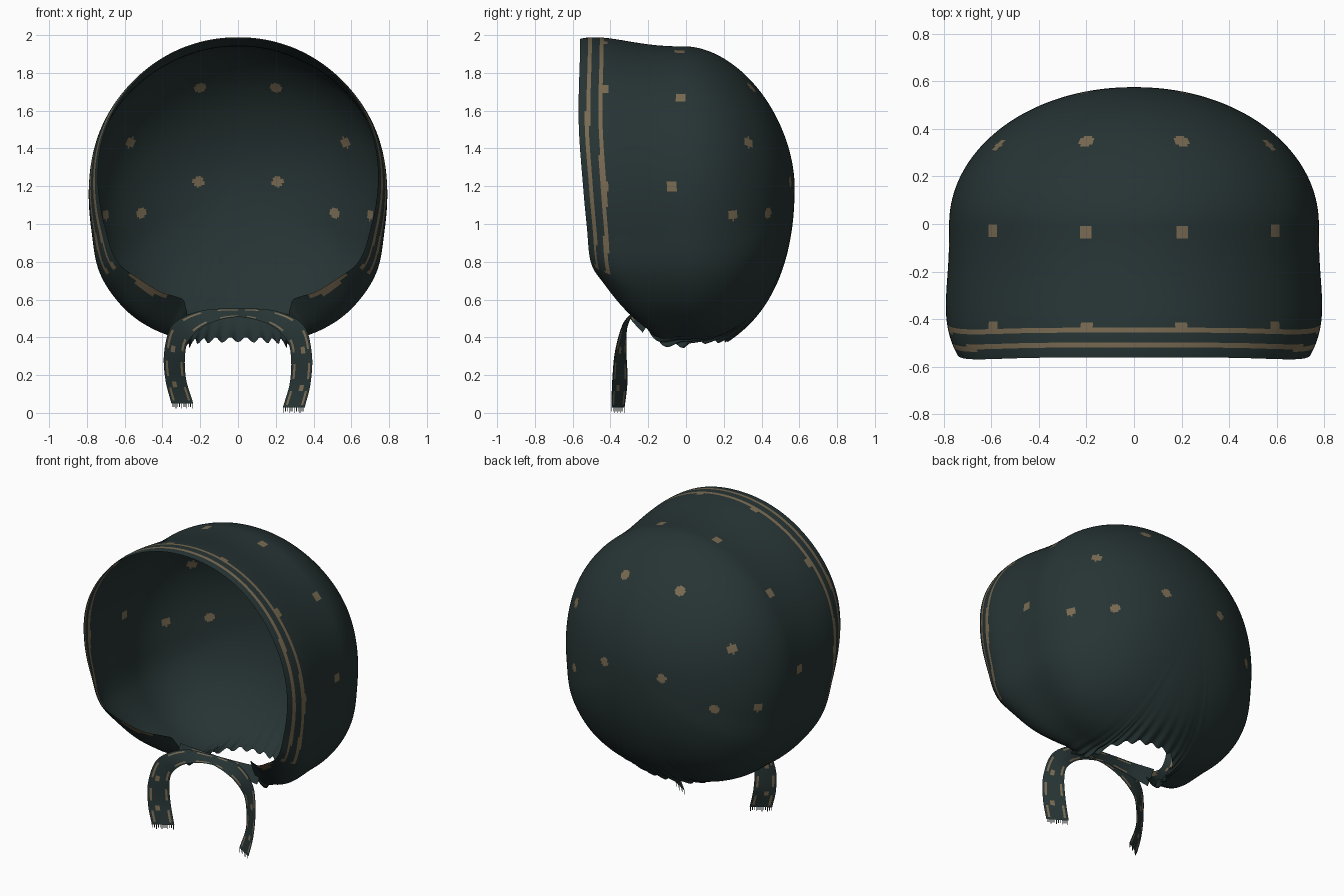
import bpy, bmesh, math
from mathutils import Vector

if "Cube" in bpy.data.objects:
    bpy.data.objects.remove(bpy.data.objects["Cube"])


def material(name, rgb):
    m = bpy.data.materials.new(name)
    m.diffuse_color = (*rgb, 1)
    m.use_nodes = True
    m.node_tree.nodes["Principled BSDF"].inputs["Base Color"].default_value = m.diffuse_color
    return m


CLOTH = material("dark teal cloth", (0.020, 0.034, 0.034))
GOLD = material("dull gold trim", (0.19, 0.145, 0.085))


def finish(bm, name):
    me = bpy.data.meshes.new(name)
    bm.to_mesh(me)
    bm.free()
    me.materials.append(CLOTH)
    me.materials.append(GOLD)
    for p in me.polygons:
        p.use_smooth = True
    ob = bpy.data.objects.new(name, me)
    bpy.context.collection.objects.link(ob)
    return ob


def smooth(a, b, x):
    t = max(0, min(1, (x - a) / (b - a)))
    return t * t * (3 - 2 * t)


def spline(rows, t):
    """Cubic interpolation of rows (key, values...) at key t."""
    n = len(rows)
    k = max(i for i in range(n - 1) if rows[i][0] <= t or i == 0)

    def slope(i, c):
        a, b = rows[max(i - 1, 0)], rows[min(i + 1, n - 1)]
        return (b[c] - a[c]) / (b[0] - a[0])
    h = rows[k + 1][0] - rows[k][0]
    u = (t - rows[k][0]) / h
    out = []
    for c in range(1, len(rows[0])):
        out.append((2*u**3 - 3*u*u + 1) * rows[k][c] + (u**3 - 2*u*u + u) * h * slope(k, c)
                   + (3*u*u - 2*u**3) * rows[k + 1][c] + (u**3 - u*u) * h * slope(k + 1, c))
    return out


# ---- Bonnet shell: meridians run from the back centre to the open edge ----
# position, angle from top, body radius, edge y, edge radius factor
EDGE = [
    (0.00, 0, .740, -.560, 1.055), (0.13, 30, .745, -.562, 1.05),
    (0.27, 64, .765, -.568, 1.00), (0.38, 90, .775, -.545, .955),
    (0.46, 107, .80, -.525, .92), (0.54, 122, .855, -.505, .88),
    (0.60, 133, .875, -.455, .82), (0.66, 143, .88, -.39, .79),
    (0.73, 155, .868, -.275, .775), (0.78, 160, .86, -.20, .92),
    (0.82, 162, .86, -.12, 1.0), (0.88, 165, .855, .08, 1.0),
    (0.94, 171, .86, .19, 1.0), (1.00, 180, .86, .22, 1.0)]
BACK, CZ, HALF, ROWS = .575, 1.2, 180, 140


def meridian(p):
    ang, rad, ye, se = spline(EDGE, p)
    th = math.radians(ang)
    n = 2 - .2 * math.cos(th)
    if ye > 0:
        end = 1 - math.asin((ye / BACK) ** (n / 2)) / (math.pi / 2)
    else:
        end = 1 - ye / .9
    power = 2 + 2 * smooth(0, 80, ang)
    pts = []
    for j in range(1, ROWS + 1):
        f = j / ROWS
        q = end * f
        if q <= 1:
            phi = math.pi / 2 * (1 - q)
            y = BACK * math.sin(phi) ** (2 / n)
            s = max(0, math.cos(phi)) ** (2 / n)
        else:
            y = -(q - 1) * .9
            w = y / ye
            s = 1 + (se - 1) * w ** power + .28 * w**3 * (1 - w)
        # gathers at the neckline
        fold = math.cos((1 - p) / .26 * 7 * math.tau) * f ** 7 * smooth(.69, .8, p)
        r = rad * s * (1 + .018 * fold)
        pts.append(Vector((r * math.sin(th), y, CZ + r * math.cos(th))))
    return pts


bm = bmesh.new()
half = [meridian(i / HALF) for i in range(HALF + 1)]
ncol = 2 * HALF
cols, dist = [], []
for i in range(ncol):
    k, sx = (i, 1) if i <= HALF else (ncol - i, -1)
    pts = half[k]
    cols.append([bm.verts.new((v.x * sx, v.y, v.z)) for v in pts])
    d = [0.0] * ROWS
    for j in range(ROWS - 2, -1, -1):
        d[j] = d[j + 1] + (pts[j] - pts[j + 1]).length
    dist.append(d)
pole = bm.verts.new((0, BACK, CZ))
panels = []
for i in range(ncol):
    a, b = cols[i], cols[(i + 1) % ncol]
    bm.faces.new((pole, b[0], a[0]))
    p = (i + .5) / HALF
    p = p if p <= 1 else 2 - p
    for j in range(ROWS - 1):
        f = bm.faces.new((a[j], b[j], b[j + 1], a[j + 1]))
        panels.append((f, f.calc_center_median()))
        d = (dist[i][j] + dist[i][j + 1]) / 2
        # brim stripes and the lower flap stripe
        if p < .55 and (.038 < d < .06 or .104 < d < .13):
            f.material_index = 1
        if .575 < p < .69 and .008 < d < .008 + .034 * math.sin((p - .575) / .115 * math.pi):
            f.material_index = 1

# Painted spots, mirrored left to right
SPOTS = [(.21, .355, 1.73), (.575, .34, 1.44), (.60, -.03, 1.68), (.205, -.035, 1.93),
         (.205, .55, 1.22), (.50, .41, 1.06), (.69, .24, 1.05), (.775, -.08, 1.19),
         (.205, -.435, 1.97), (.60, -.435, 1.73), (.77, -.435, 1.20)]
right = [(f, c) for f, c in panels if c.x > 0]
left = [(f, Vector((-c.x, c.y, c.z))) for f, c in panels if c.x < 0]
for s in SPOTS:
    for side in (right, left):
        target = Vector(s)
        centre = min(side, key=lambda fc: (fc[1] - target).length_squared)[1]
        for f, c in side:
            e = c - centre
            if e.length_squared < .029 ** 2 and (s[1] > -.4 or e.y > -.01):
                f.material_index = 1
finish(bm, "bonnet_shell")

# ---- Tie ribbons: crossed at the front, then hanging ----
# key, centre x y z, half-width vector x y z
TIE = [
    (0.0, .30, -.20, .47, 0, .03, .045), (.15, .17, -.25, .51, 0, .025, .03),
    (.30, 0, -.275, .53, 0, .02, .022), (.45, -.18, -.29, .505, -.02, .02, .035),
    (.58, -.30, -.325, .43, -.045, -.01, .038), (.70, -.335, -.345, .32, -.055, -.03, .01),
    (.85, -.33, -.35, .18, -.055, -.04, 0), (1.0, -.295, -.36, .05, -.058, -.035, 0)]


def ribbon(name, sx, drop, lift):
    bm = bmesh.new()
    steps, wide = 60, 10
    grid = []
    for i in range(steps + 1):
        t = i / steps
        x, y, z, wx, wy, wz = spline(TIE, t)
        c = Vector((x * sx, y - lift * math.sin(math.pi * min(1, t / .6)),
                    z - drop * smooth(.5, 1, t)))
        w = Vector((wx * sx, wy, wz))
        grid.append([bm.verts.new(c + w * (2 * k / wide - 1)) for k in range(wide + 1)])
    for i in range(steps):
        for k in range(wide):
            f = bm.faces.new((grid[i][k], grid[i][k + 1], grid[i + 1][k + 1], grid[i + 1][k]))
            # broken woven edge lines and small motifs
            edge = k in (1, 8) and i % 9 < 5 and i > 8
            motif = k in (5, 6) and i in (40, 41, 52, 53)
            f.material_index = int(edge or motif)
    # fringe
    a, b = grid[-1][0].co.copy(), grid[-1][-1].co.copy()
    for k in range(12):
        u = (k + .3) / 12
        p0, p1 = a.lerp(b, u), a.lerp(b, u + .035)
        tip = Vector((0, 0, -.02 - .008 * (k % 3 == 0)))
        bm.faces.new([bm.verts.new(v) for v in (p0, p1, p1 + tip, p0 + tip)])
    finish(bm, name)


ribbon("left_tie", 1, 0, .008)
ribbon("right_tie", -1, .022, 0)
